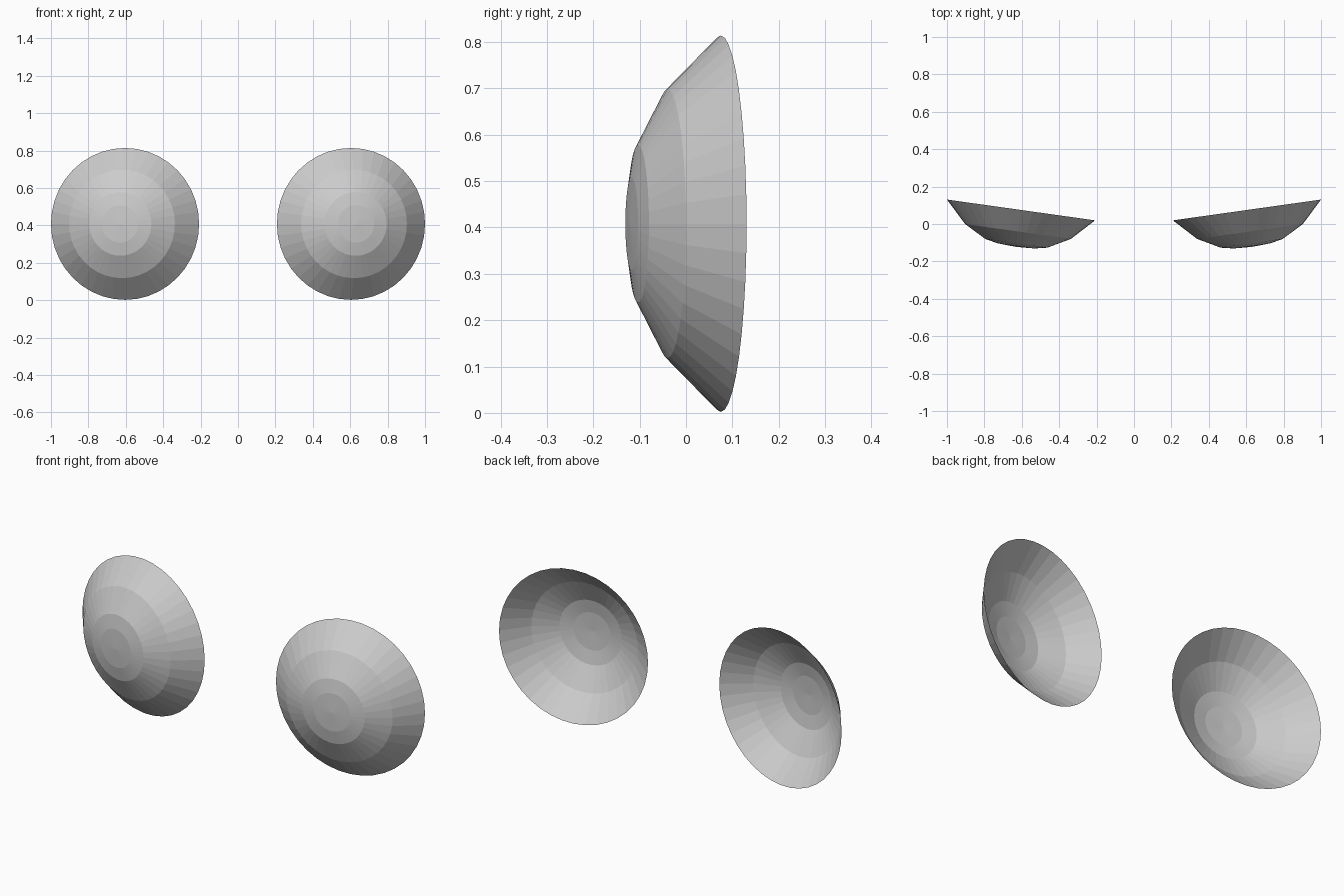
import bpy, bmesh
from math import sin, cos, pi, radians

if "Cube" in bpy.data.objects:
    bpy.data.objects.remove(bpy.data.objects["Cube"])

SEGMENTS = 40
HALF_HEIGHT = 0.406
# dish profile from rim to the innermost ring: (radius, depth toward the front)
PROFILE = [(0.406, 0.0), (0.29, 0.116), (0.17, 0.18), (0.10, 0.194)]
APEX_DEPTH = 0.199
WIDTH_SCALE = 0.985   # slightly narrower than tall


def make_dish(name, side):
    """Open, faceted shallow dish, turned slightly outward on its side."""
    bm = bmesh.new()
    rings = [[bm.verts.new((WIDTH_SCALE * r * cos(2 * pi * i / SEGMENTS), -d,
                            r * sin(2 * pi * i / SEGMENTS)))
              for i in range(SEGMENTS)] for r, d in PROFILE]
    apex = bm.verts.new((0, -APEX_DEPTH, 0))
    for i in range(SEGMENTS):
        j = (i + 1) % SEGMENTS
        for a, b in zip(rings, rings[1:]):
            bm.faces.new((a[i], a[j], b[j], b[i]))
        bm.faces.new((rings[-1][i], rings[-1][j], apex))
    mesh = bpy.data.meshes.new(name)
    bm.to_mesh(mesh)
    bm.free()
    dish = bpy.data.objects.new(name, mesh)
    dish.location = (side * 0.604, 0.075, HALF_HEIGHT + 0.002)
    dish.rotation_euler.z = side * radians(8)
    bpy.context.collection.objects.link(dish)


# left and right dishes
make_dish("left_dish", -1)
make_dish("right_dish", 1)
